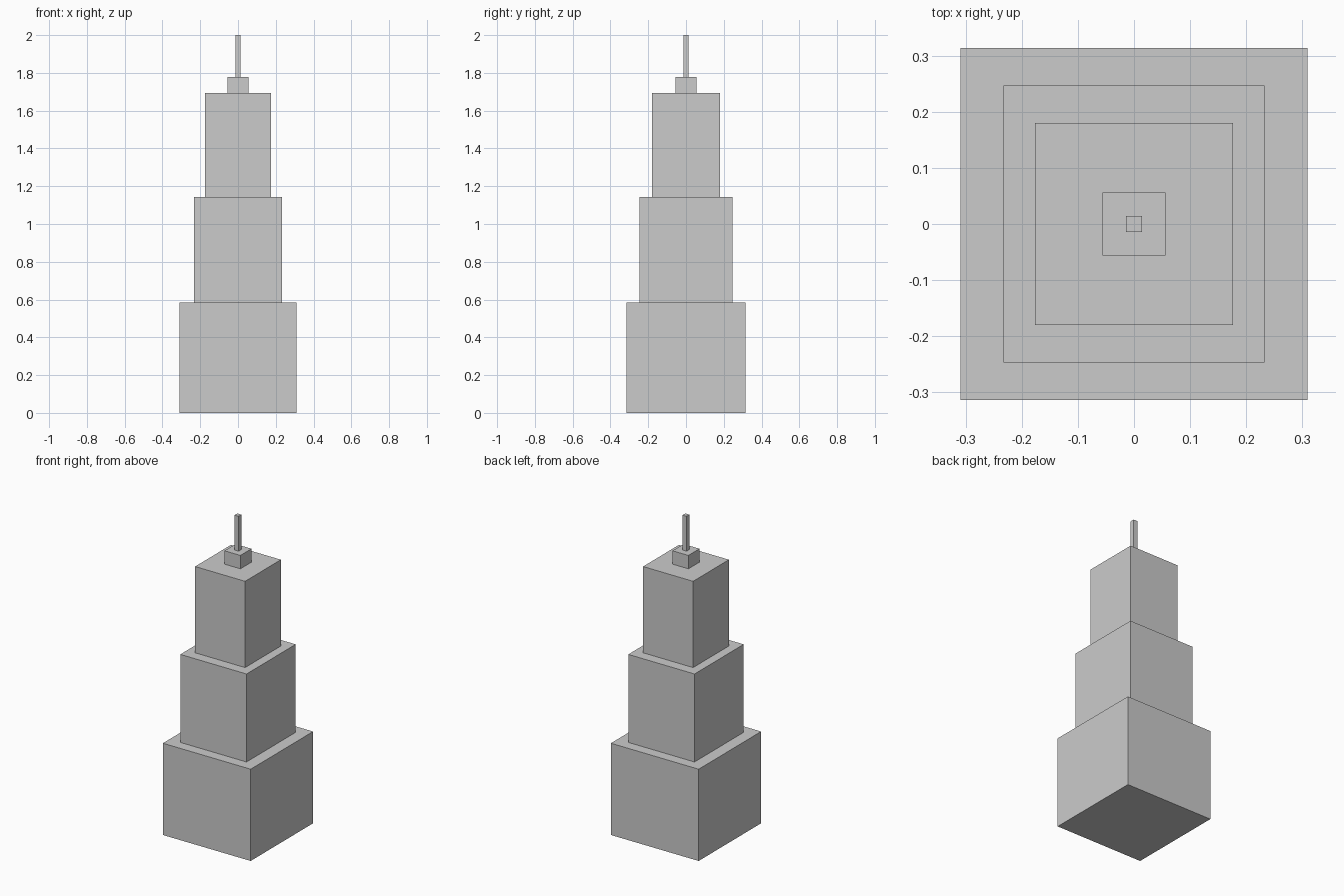
import bpy

if "Cube" in bpy.data.objects:
    bpy.data.objects.remove(bpy.data.objects["Cube"])


def box(name, half_x, half_y, z0, z1):
    """Axis-aligned box centred on the tower axis, from z0 to z1."""
    bpy.ops.mesh.primitive_cube_add(size=2, location=(0, 0, (z0 + z1) / 2))
    obj = bpy.context.object
    obj.name = name
    obj.scale = (half_x, half_y, (z1 - z0) / 2)
    bpy.ops.object.transform_apply(location=False, rotation=False, scale=True)
    return obj


# Stacked tiers from the ground up: name, half width, half depth, top height
tiers = [
    ("base_block", 0.309, 0.314, 0.584),
    ("middle_block", 0.233, 0.247, 1.144),
    ("upper_block", 0.176, 0.180, 1.693),
    ("roof_cap", 0.056, 0.056, 1.778),
    ("spire", 0.014, 0.014, 2.0),
]

z = 0.0
for name, half_x, half_y, top in tiers:
    box(name, half_x, half_y, z, top)
    z = top
